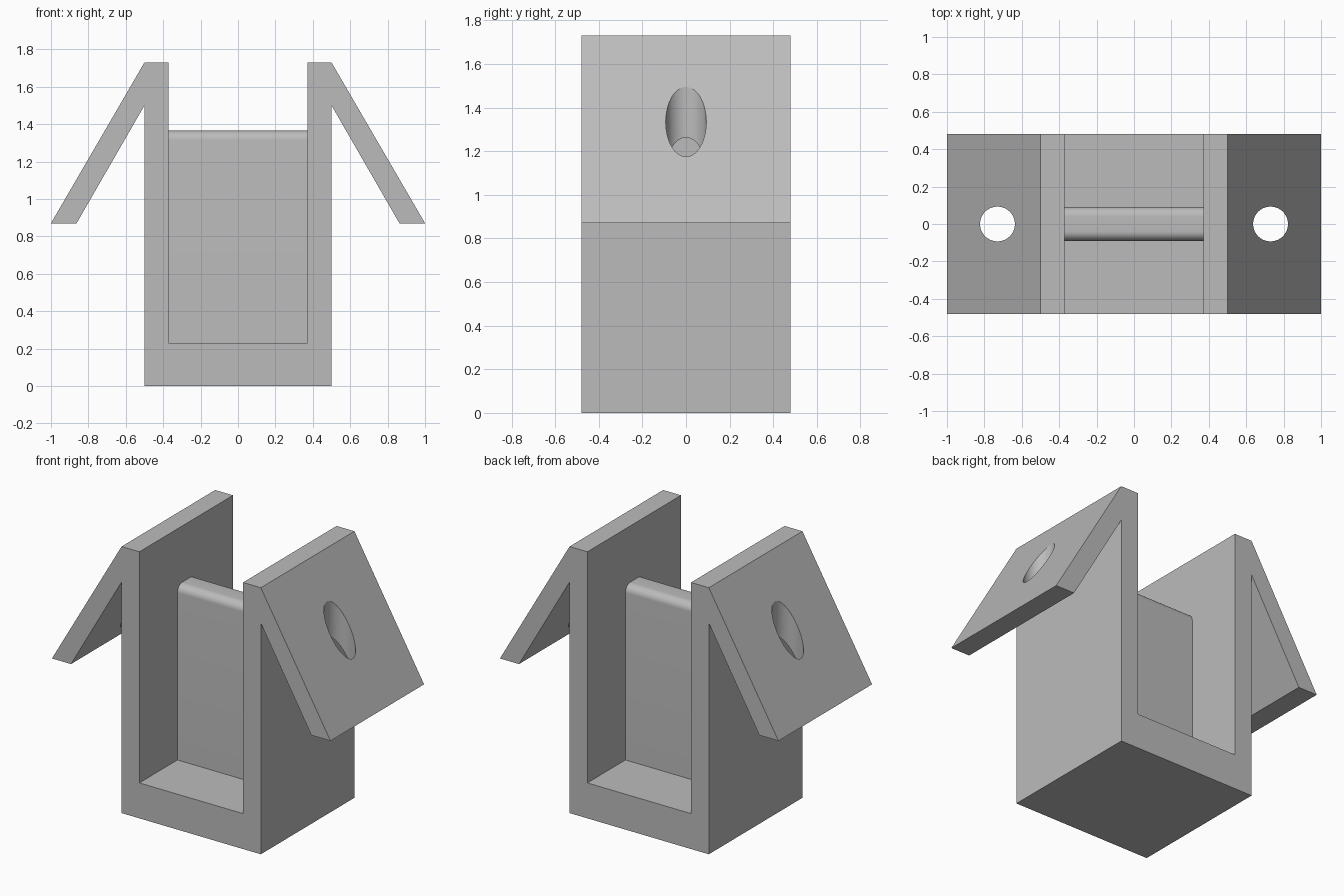
import bpy
import bmesh

cube = bpy.data.objects.get("Cube")
if cube:
    bpy.data.objects.remove(cube, do_unlink=True)

# Single plain grey
grey = bpy.data.materials.new("plain grey")
grey.use_nodes = True
colour = (0.5, 0.5, 0.5, 1)
grey.diffuse_color = colour
grey.node_tree.nodes["Principled BSDF"].inputs["Base Color"].default_value = colour

HALF_DEPTH = 0.48


def extrude_profile(name, points):
    """Extrude an x-z outline through the full depth."""
    bm = bmesh.new()
    face = bm.faces.new([bm.verts.new((x, -HALF_DEPTH, z)) for x, z in points])
    ext = bmesh.ops.extrude_face_region(bm, geom=[face])
    moved = [v for v in ext["geom"] if isinstance(v, bmesh.types.BMVert)]
    bmesh.ops.translate(bm, verts=moved, vec=(0, 2 * HALF_DEPTH, 0))
    bmesh.ops.recalc_face_normals(bm, faces=bm.faces)
    mesh = bpy.data.meshes.new(name)
    bm.to_mesh(mesh)
    bm.free()
    mesh.materials.append(grey)
    obj = bpy.data.objects.new(name, mesh)
    bpy.context.collection.objects.link(obj)
    return obj


def smooth(obj):
    bpy.ops.object.select_all(action="DESELECT")
    obj.select_set(True)
    bpy.context.view_layer.objects.active = obj
    bpy.ops.object.shade_smooth_by_angle()


# U-shaped body with a sloping wing on each side
right_half = [(0.5, 0), (0.5, 1.5), (0.863, 0.87), (1, 0.87),
              (0.5, 1.73), (0.372, 1.73), (0.372, 0.23)]
left_half = [(-x, z) for x, z in reversed(right_half)]
body = extrude_profile("body_with_wings", right_half + left_half)

# Vertical round hole through each wing
for side in (-1, 1):
    bpy.ops.mesh.primitive_cylinder_add(vertices=64, radius=0.093, depth=0.9,
                                        location=(side * 0.73, 0, 1.34))
    cutter = bpy.context.object
    cutter.name = "hole_cutter"
    cutter.data.materials.append(grey)
    cut = body.modifiers.new("wing hole", "BOOLEAN")
    cut.object = cutter
    cut.operation = "DIFFERENCE"
    cut.solver = "EXACT"
    bpy.context.view_layer.objects.active = body
    bpy.ops.object.modifier_apply(modifier=cut.name)
    bpy.data.objects.remove(cutter, do_unlink=True)
smooth(body)

# Central divider with rounded top edges
bpy.ops.mesh.primitive_cube_add(size=1, location=(0, 0, 0.7925))
divider = bpy.context.object
divider.name = "divider"
divider.data.materials.append(grey)
bm = bmesh.new()
bm.from_mesh(divider.data)
bmesh.ops.scale(bm, verts=bm.verts, vec=(0.75, 0.18, 1.145))
top_edges = [e for e in bm.edges
             if all(v.co.z > 0 for v in e.verts)
             and abs(e.verts[0].co.y - e.verts[1].co.y) < 0.01]
bmesh.ops.bevel(bm, geom=top_edges, offset=0.05, segments=10,
                profile=0.5, affect="EDGES")
bm.to_mesh(divider.data)
bm.free()
smooth(divider)
